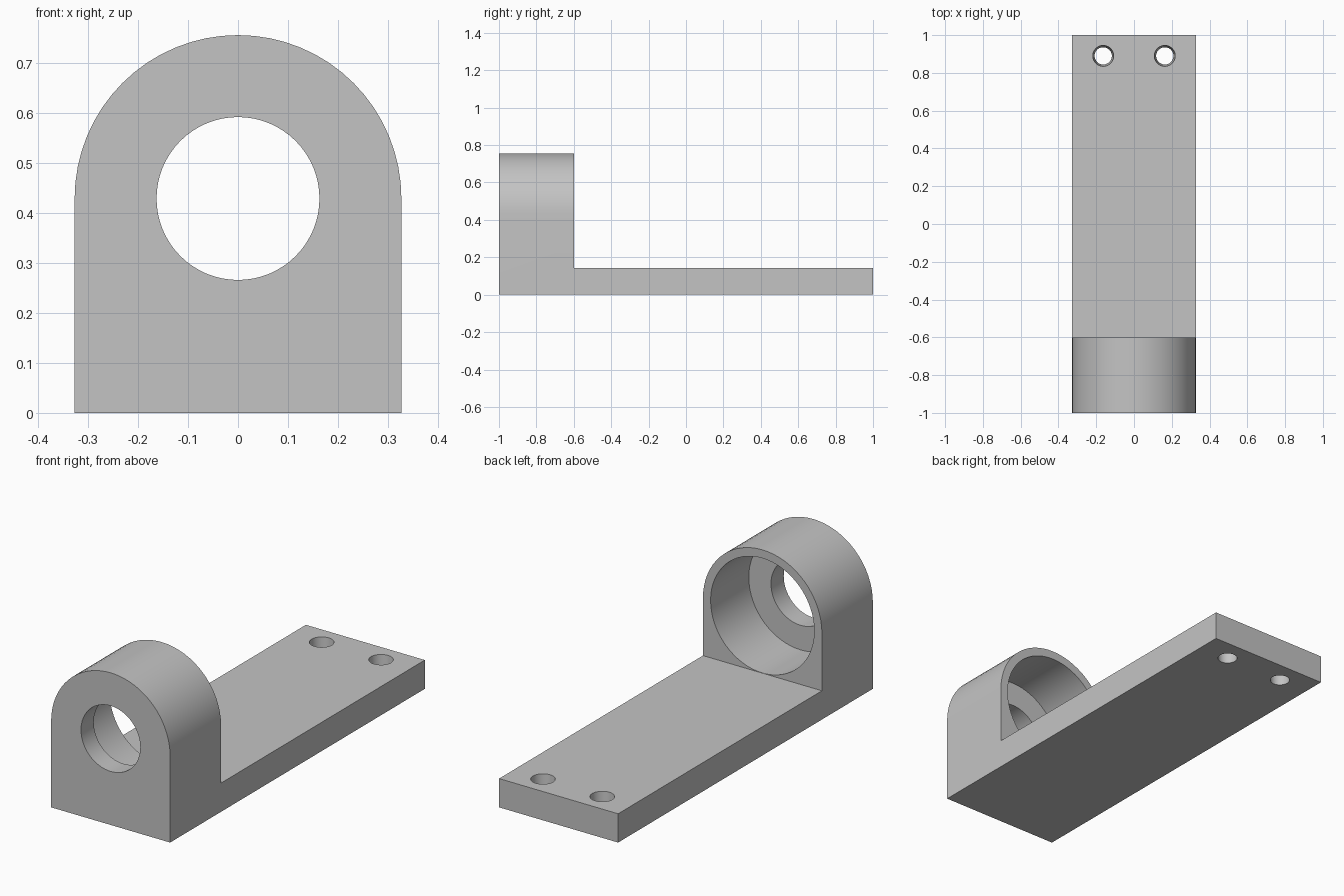
import bpy
import bmesh
from math import pi, sin, cos
from mathutils import Matrix, Vector

if "Cube" in bpy.data.objects:
    bpy.data.objects.remove(bpy.data.objects["Cube"])

HALF_W = 0.327      # half width, also the arch radius
AXIS_Z = 0.429      # height of the bore axis
PLATE_T = 0.143     # base plate thickness
BLOCK_BACK = -0.6   # rear face of the upright block
SEGS = 64

grey = bpy.data.materials.new("plain grey")
grey.use_nodes = True
colour = (0.55, 0.55, 0.55, 1)
grey.diffuse_color = colour
grey.node_tree.nodes["Principled BSDF"].inputs["Base Color"].default_value = colour


def make_object(name, bm):
    bmesh.ops.recalc_face_normals(bm, faces=bm.faces)
    mesh = bpy.data.meshes.new(name)
    bm.to_mesh(mesh)
    bm.free()
    mesh.materials.append(grey)
    obj = bpy.data.objects.new(name, mesh)
    bpy.context.collection.objects.link(obj)
    return obj


def cylinder(name, r_low, r_high, start, end):
    """Round cutter running between two points."""
    a, b = Vector(start), Vector(end)
    turn = (b - a).to_track_quat('Z', 'Y').to_matrix().to_4x4()
    bm = bmesh.new()
    bmesh.ops.create_cone(bm, cap_ends=True, segments=SEGS, radius1=r_low,
                          radius2=r_high, depth=(b - a).length,
                          matrix=Matrix.Translation((a + b) / 2) @ turn)
    return make_object(name, bm)


def cut(target, cutter):
    cutter.hide_render = True
    mod = target.modifiers.new(cutter.name, 'BOOLEAN')
    mod.operation = 'DIFFERENCE'
    mod.solver = 'EXACT'
    mod.object = cutter
    bpy.context.view_layer.objects.active = target
    bpy.ops.object.modifier_apply(modifier=mod.name)
    bpy.data.objects.remove(cutter)


# Arched profile drawn along the full length
outline = [(-HALF_W, 0), (HALF_W, 0)]
for i in range(SEGS // 2 + 1):
    t = 2 * pi * i / SEGS
    outline.append((HALF_W * cos(t), AXIS_Z + HALF_W * sin(t)))
bm = bmesh.new()
face = bm.faces.new([bm.verts.new((x, -1, z)) for x, z in outline])
ext = bmesh.ops.extrude_face_region(bm, geom=[face])
bmesh.ops.translate(bm, vec=(0, 2, 0),
                    verts=[v for v in ext["geom"] if isinstance(v, bmesh.types.BMVert)])
bracket = make_object("bearing_bracket", bm)

# Clear away everything above the base plate behind the block
bm = bmesh.new()
bmesh.ops.create_cube(bm, size=2, matrix=Matrix.Translation((0, BLOCK_BACK + 1, PLATE_T + 1)))
bmesh.ops.scale(bm, vec=(1, 1, 1), verts=bm.verts)
for v in bm.verts:
    if v.co.y > 0:
        v.co.y = 1.5
cut(bracket, make_object("plate_clearance", bm))

# Front hole and the wide counterbore from the rear
cut(bracket, cylinder("front_hole", 0.163, 0.163, (0, -1.2, AXIS_Z), (0, -0.7, AXIS_Z)))
cut(bracket, cylinder("counterbore", 0.285, 0.285, (0, -0.9, AXIS_Z), (0, -0.5, AXIS_Z)))

# Two slightly tapered screw holes at the rear end
for side in (-1, 1):
    x = side * 0.163
    cut(bracket, cylinder("screw_hole", 0.045, 0.056, (x, 0.89, -0.01), (x, 0.89, PLATE_T + 0.01)))

# Smooth the round walls, keep the edges crisp
bpy.ops.object.select_all(action='DESELECT')
bracket.select_set(True)
bpy.context.view_layer.objects.active = bracket
bpy.ops.object.shade_smooth_by_angle(angle=pi / 6)
